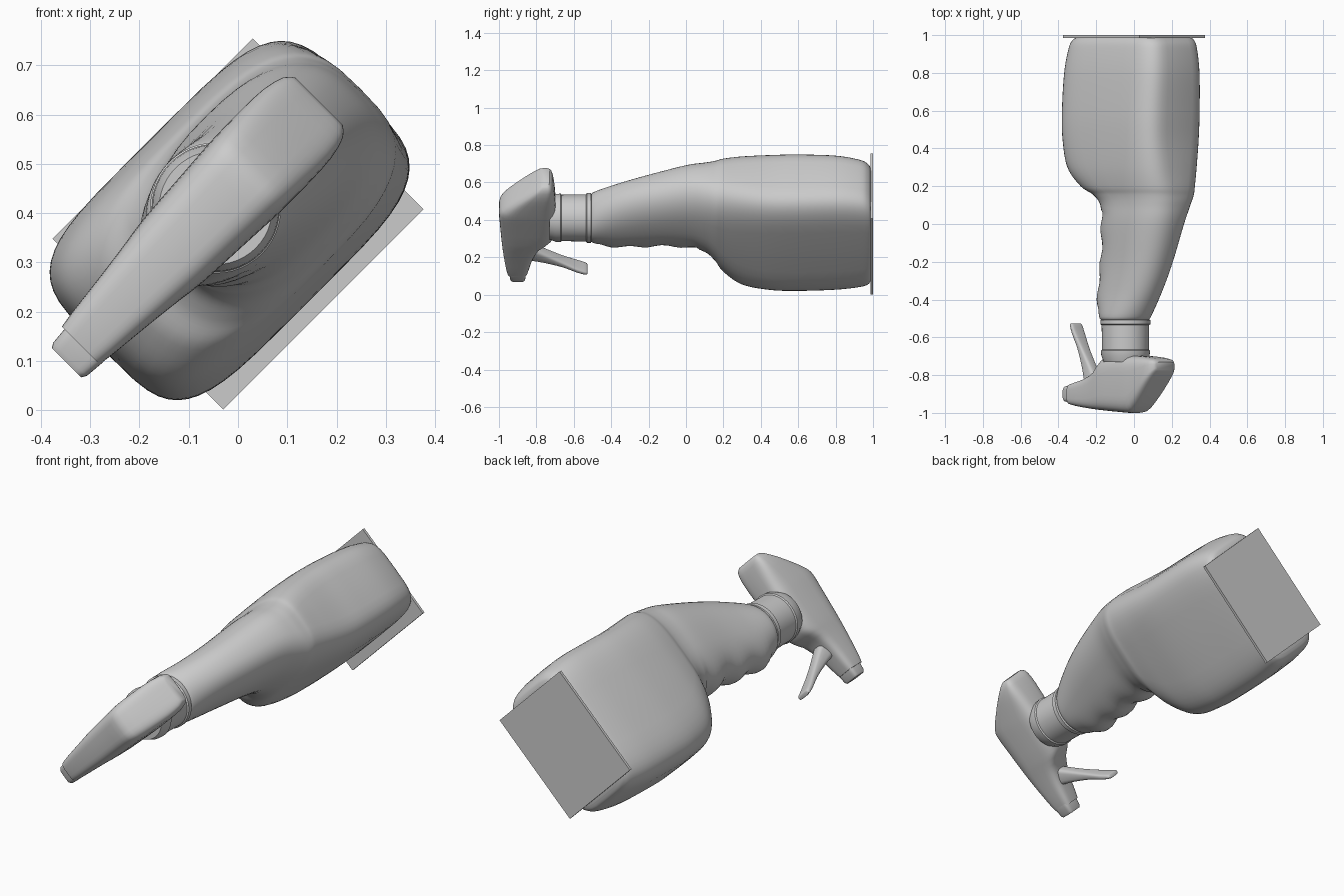
import bpy, bmesh, math

S = math.sqrt(0.5)
CZ = 0.378      # height of the bottle axis
HV = -0.055     # sideways offset of the neck and head


def place(u, v, y):
    """u = wide direction, v = thin direction; the bottle is rolled 45 degrees about y."""
    return ((u + v) * S, y, CZ + (u - v) * S)


def oval(a, b, n, count=48):
    """Superellipse outline with half sizes a, b and squareness n."""
    pts = []
    for i in range(count):
        t = 2 * math.pi * i / count
        c, s = math.cos(t), math.sin(t)
        pts.append((math.copysign(abs(c) ** (2 / n), c) * a,
                    math.copysign(abs(s) ** (2 / n), s) * b))
    return pts


def smooth_rows(rows, steps):
    """Catmull-Rom interpolation between table rows."""
    out = []
    for i in range(len(rows) - 1):
        quad = (rows[max(i - 1, 0)], rows[i], rows[i + 1], rows[min(i + 2, len(rows) - 1)])
        for k in range(steps):
            t = k / steps
            out.append([0.5 * (2 * q + (r - p) * t + (2 * p - 5 * q + 4 * r - s) * t * t
                               + (3 * q - p - 3 * r + s) * t ** 3)
                        for p, q, r, s in zip(*quad)])
    return out + [list(rows[-1])]


def loft(name, rings, angle=40):
    bm = bmesh.new()
    loops = [[bm.verts.new(p) for p in ring] for ring in rings]
    for A, B in zip(loops, loops[1:]):
        for i in range(len(A)):
            j = (i + 1) % len(A)
            bm.faces.new((A[i], A[j], B[j], B[i]))
    bm.faces.new(loops[0])
    bm.faces.new(loops[-1])
    bmesh.ops.recalc_face_normals(bm, faces=bm.faces)
    mesh = bpy.data.meshes.new(name)
    bm.to_mesh(mesh)
    bm.free()
    ob = bpy.data.objects.new(name, mesh)
    bpy.context.collection.objects.link(ob)
    bpy.ops.object.select_all(action='DESELECT')
    ob.select_set(True)
    bpy.context.view_layer.objects.active = ob
    bpy.ops.object.shade_smooth_by_angle(angle=math.radians(angle))
    return ob


# Bottle body with grip: y, x min, x max, z min, z max, half thickness, squareness
body = [
    (-0.505, -0.165, 0.075, 0.295, 0.525, 0.115, 2.0),
    (-0.49, -0.185, 0.09, 0.275, 0.55, 0.130, 2.0),
    (-0.35, -0.190, 0.150, 0.252, 0.600, 0.135, 2.2),
    (-0.20, -0.175, 0.205, 0.258, 0.642, 0.145, 2.3),
    (0.00, -0.172, 0.265, 0.255, 0.692, 0.165, 2.4),
    (0.10, -0.170, 0.290, 0.220, 0.715, 0.180, 2.6),
    (0.155, -0.205, 0.305, 0.170, 0.727, 0.193, 2.9),
    (0.20, -0.275, 0.315, 0.115, 0.735, 0.203, 3.2),
    (0.30, -0.348, 0.327, 0.050, 0.744, 0.217, 3.8),
    (0.45, -0.373, 0.337, 0.020, 0.752, 0.228, 4.4),
    (0.60, -0.376, 0.342, 0.015, 0.755, 0.230, 4.5),
    (0.80, -0.365, 0.342, 0.022, 0.748, 0.222, 4.5),
    (0.93, -0.345, 0.332, 0.040, 0.722, 0.210, 4.5),
    (0.975, -0.325, 0.318, 0.058, 0.695, 0.200, 4.5),
    (0.988, -0.300, 0.300, 0.080, 0.670, 0.190, 4.5),
]
rings = []
for y, x0, x1, z0, z1, b, n in smooth_rows(body, 6):
    p, m = (x0 + x1) * S, (z0 + z1 - 2 * CZ) * S      # centre along both diagonals
    u0, v0 = (p + m) / 2, (p - m) / 2
    half = (x1 - x0 + z1 - z0) / 4 / S
    q = n / (n - 1)
    a = (half ** q - b ** q) ** (1 / q)
    # finger grooves on the front of the grip
    ripple = 0.013 * math.cos(2 * math.pi * (y + 0.4) / 0.185) if -0.46 < y < 0.07 else 0
    ring = []
    for du, dv in oval(a, b, n):
        w = max(0, -du / a) ** 2
        ring.append(place(u0 + du - ripple * w, v0 + dv, y))
    rings.append(ring)
loft("bottle_body", rings)

# Screw collar with rims: y, radius
collar = [(-0.73, 0.115), (-0.695, 0.128), (-0.67, 0.130), (-0.665, 0.124),
          (-0.535, 0.126), (-0.53, 0.133), (-0.508, 0.133), (-0.504, 0.118), (-0.48, 0.118)]
loft("collar", [[place(-0.009 + du, HV + dv, y) for du, dv in oval(r, r, 2)]
                for y, r in collar], 25)

# Spray head, lofted from nozzle to back: u, y front, y rear, half width
head = [
    (-0.400, -0.955, -0.848, 0.054), (-0.360, -0.963, -0.838, 0.060),
    (-0.270, -0.975, -0.815, 0.070), (-0.190, -0.983, -0.775, 0.080),
    (-0.130, -0.988, -0.715, 0.088), (0.000, -0.997, -0.695, 0.096),
    (0.070, -1.000, -0.695, 0.100), (0.110, -0.985, -0.697, 0.101),
    (0.170, -0.925, -0.700, 0.101), (0.230, -0.855, -0.706, 0.098),
    (0.275, -0.800, -0.715, 0.086), (0.292, -0.775, -0.730, 0.068),
]
loft("spray_head", [[place(u, HV - 0.012 * (u + 0.1) + dv, (y0 + y1) / 2 + dy)
                     for dy, dv in oval((y1 - y0) / 2, w, 4, 40)]
                    for u, y0, y1, w in smooth_rows(head, 2)], 35)

# Nozzle
loft("nozzle", [[place(u, -0.047 + dv, -0.900 + dy) for dy, dv in oval(h, w, 5, 32)]
                for u, h, w in [(-0.39, 0.046, 0.052), (-0.435, 0.041, 0.048),
                                (-0.445, 0.036, 0.042)]], 30)

# Trigger lever: y, u centre, half depth, half width
trigger = [(-0.83, -0.255, 0.050, 0.036), (-0.76, -0.285, 0.036, 0.033),
           (-0.66, -0.330, 0.021, 0.034), (-0.58, -0.368, 0.016, 0.041),
           (-0.535, -0.386, 0.013, 0.040), (-0.527, -0.388, 0.007, 0.032)]
loft("trigger", [[place(u + du, -0.048 + dv, y) for du, dv in oval(d, w, 3.5, 24)]
                 for y, u, d, w in smooth_rows(trigger, 3)], 40)

# Thin rectangular plate under the bottle base
loft("base_plate", [[place(u, v, y) for u, v in ((-.287, -.245), (.287, -.245),
                                                (.287, .245), (-.287, .245))]
                    for y in (0.986, 1.0)], 30)
